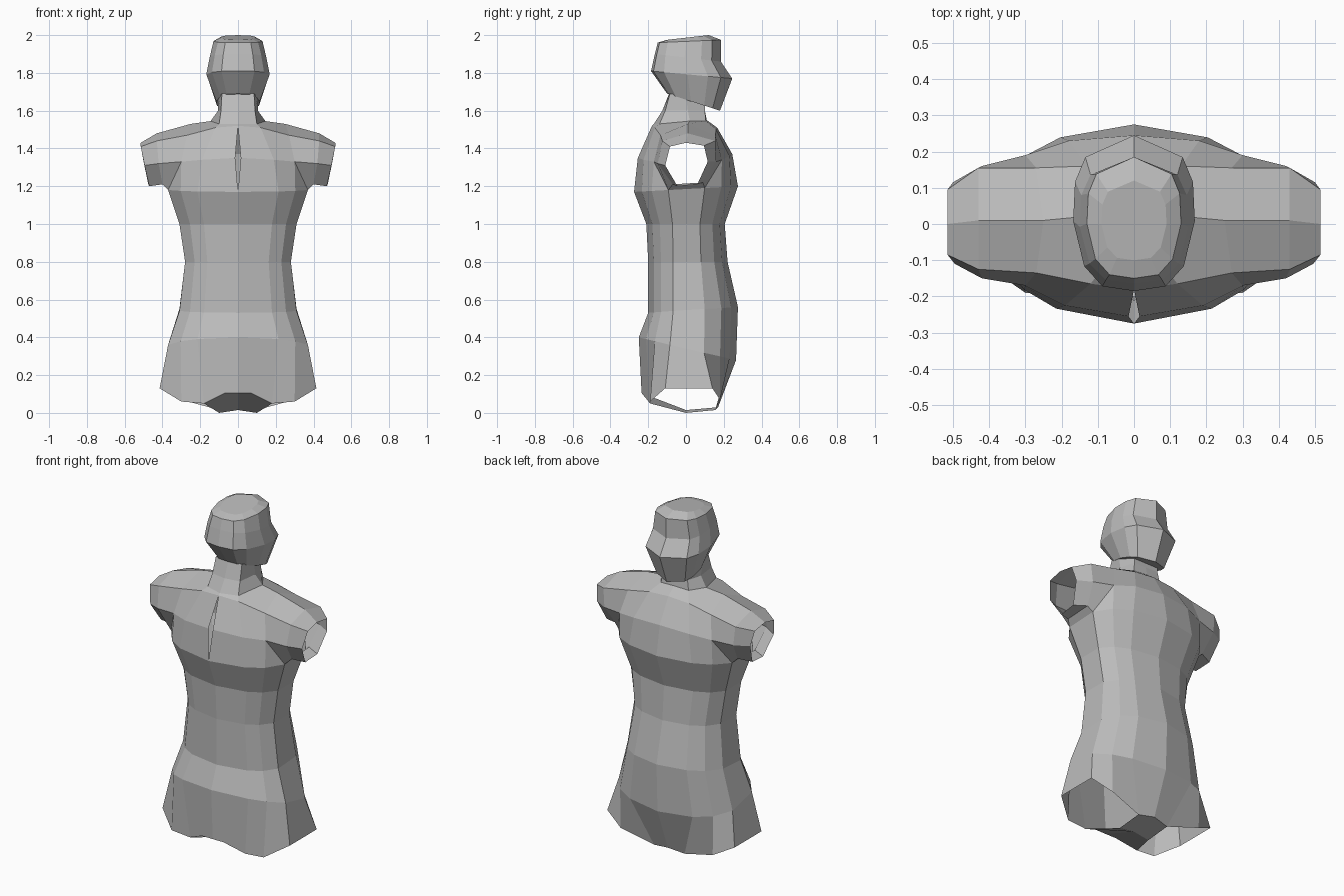
import bpy
import bmesh

# Remove the default cube only
default = bpy.data.objects.get("Cube")
if default:
    bpy.data.objects.remove(default, do_unlink=True)

# Single matte grey
grey = bpy.data.materials.new("plain_grey")
grey.use_nodes = True
colour = (0.5, 0.5, 0.5, 1)
grey.diffuse_color = colour
grey.node_tree.nodes["Principled BSDF"].inputs["Base Color"].default_value = colour


def row(bm, points):
    """Add a row of vertices."""
    return [bm.verts.new(p) for p in points]


def bridge(bm, lower, upper, closed=False):
    """Join two rows of equal length with quads."""
    count = len(lower)
    for i in range(count if closed else count - 1):
        j = (i + 1) % count
        bm.faces.new((lower[i], lower[j], upper[j], upper[i]))


def half_object(name, bm):
    """Turn the +x half into a mirrored, flat shaded object."""
    bmesh.ops.recalc_face_normals(bm, faces=bm.faces)
    mesh = bpy.data.meshes.new(name)
    bm.to_mesh(mesh)
    bm.free()
    mesh.materials.append(grey)
    obj = bpy.data.objects.new(name, mesh)
    bpy.context.collection.objects.link(obj)
    mirror = obj.modifiers.new("mirror", "MIRROR")
    mirror.use_axis[0] = True
    mirror.merge_threshold = 0.002
    return obj


# Half cross-section of the trunk, front centre to back centre:
# share of the half width, share of the depth
TRUNK = [(0, -1), (.58, -.85), (.82, -.66), (1, -.34),
         (1, .36), (.82, .68), (.55, .87), (0, 1)]


def trunk_ring(bm, z_front, z_back, width, front, back):
    points = []
    for sx, sy in TRUNK:
        depth = front if sy < 0 else back
        blend = (sy + 1) / 2
        points.append((sx * width, abs(sy) * depth,
                       z_front + (z_back - z_front) * blend))
    return row(bm, points)


# ---- Torso with sleeves ----
bm = bmesh.new()
rings = [trunk_ring(bm, *values) for values in (
    (.40, .28, .37, -.25, .265),
    (.53, .56, .31, -.20, .275),
    (.80, .80, .28, -.20, .22),
    (1.0, 1.0, .31, -.21, .205),
    (1.17, 1.20, .37, -.275, .275))]
for lower, upper in zip(rings, rings[1:]):
    bridge(bm, lower, upper)

# Hem around the open leg, and the strip between the legs
hem = row(bm, [(0, -.235, .105), (.18, -.19, .05), (.30, -.19, .06),
               (.415, -.11, .13), (.415, .14, .13), (.30, .18, .07),
               (.10, .155, .015), (0, .17, .03)])
groin = bm.verts.new((.07, -.235, .105))
bridge(bm, hem[1:], rings[0][1:])
bm.faces.new((hem[0], groin, hem[1], rings[0][1], rings[0][0]))
strip_centre, strip_side = row(bm, [(0, 0, .015), (.10, 0, 0)])
bm.faces.new((hem[0], groin, hem[1], strip_side, strip_centre))
bm.faces.new((strip_side, hem[6], hem[7], strip_centre))

# Chest and upper back, with a narrow open slit on the breastbone
chest = rings[-1]
front_mid = row(bm, [(.015, -.255, 1.35), (.19, -.225, 1.34), (.30, -.17, 1.33)])
front_top = row(bm, [(0, -.18, 1.52), (.12, -.165, 1.51), (.27, -.135, 1.47)])
back_mid = row(bm, [(.30, .19, 1.34), (.18, .23, 1.36), (0, .245, 1.37)])
back_top = row(bm, [(.27, .155, 1.47), (.13, .16, 1.50), (0, .165, 1.51)])
bridge(bm, chest[:3], front_mid)
bridge(bm, front_mid, front_top)
bridge(bm, chest[5:], back_mid)
bridge(bm, back_mid, back_top)
bm.faces.new((chest[2], chest[3], front_mid[2]))
bm.faces.new((chest[4], chest[5], back_mid[0]))

# Shoulder slope up to the base of the neck
collar = row(bm, [(0, -.17, 1.53), (.10, -.14, 1.53), (.145, .02, 1.545),
                  (.09, .105, 1.545), (0, .11, 1.55)])
ridge = bm.verts.new((.25, .01, 1.53))
bridge(bm, front_top[:2], collar[:2])
bm.faces.new((front_top[1], front_top[2], ridge, collar[2], collar[1]))
bm.faces.new((back_top[1], back_top[0], ridge, collar[2], collar[3]))
bm.faces.new((back_top[2], back_top[1], collar[3], collar[4]))

# Short sleeve, open at the cuff
root = [chest[3], front_mid[2], front_top[2], ridge,
        back_top[0], back_mid[0], chest[4]]
middle = row(bm, [(.40, -.07, 1.21), (.42, -.15, 1.32), (.43, -.125, 1.44),
                  (.43, .01, 1.48), (.43, .155, 1.44), (.42, .16, 1.33),
                  (.40, .09, 1.22)])
cuff = row(bm, [(.47, -.045, 1.20), (.495, -.11, 1.31), (.515, -.085, 1.41),
                (.515, 0, 1.43), (.515, .095, 1.415), (.50, .115, 1.33),
                (.475, .06, 1.21)])
bridge(bm, root, middle, closed=True)
bridge(bm, middle, cuff, closed=True)
half_object("torso", bm)

# ---- Neck ----
bm = bmesh.new()
base = row(bm, [(0, -.17, 1.53), (.10, -.14, 1.53), (.145, .02, 1.545),
                (.09, .105, 1.545), (0, .11, 1.55)])
waist = row(bm, [(0, -.125, 1.60), (.09, -.11, 1.60), (.105, .01, 1.60),
                 (.08, .10, 1.60), (0, .10, 1.60)])
top = row(bm, [(0, -.09, 1.69), (.085, -.085, 1.69), (.105, 0, 1.68),
               (.08, .10, 1.66), (0, .10, 1.66)])
bridge(bm, base, waist)
bridge(bm, waist, top)
half_object("neck", bm)

# ---- Head ----
# Half cross-section: share of the half width, share of the way front to back
SKULL = [(0, 0), (.52, .03), (.82, .16), (1, .45), (.97, .70), (.80, .86), (0, 1)]
bm = bmesh.new()
rings = []
for z_front, z_back, width, front, back in (
        (1.69, 1.60, .115, -.10, .18),
        (1.81, 1.77, .168, -.185, .245),
        (1.90, 1.86, .15, -.165, .185),
        (1.96, 1.975, .13, -.15, .185),
        (1.975, 2.0, .09, -.10, .12)):
    rings.append(row(bm, [
        (sx * width, front + (back - front) * t, z_front + (z_back - z_front) * t)
        for sx, t in SKULL]))
for lower, upper in zip(rings, rings[1:]):
    bridge(bm, lower, upper)
bm.faces.new(rings[0])
bm.faces.new(rings[-1])
half_object("head", bm)
